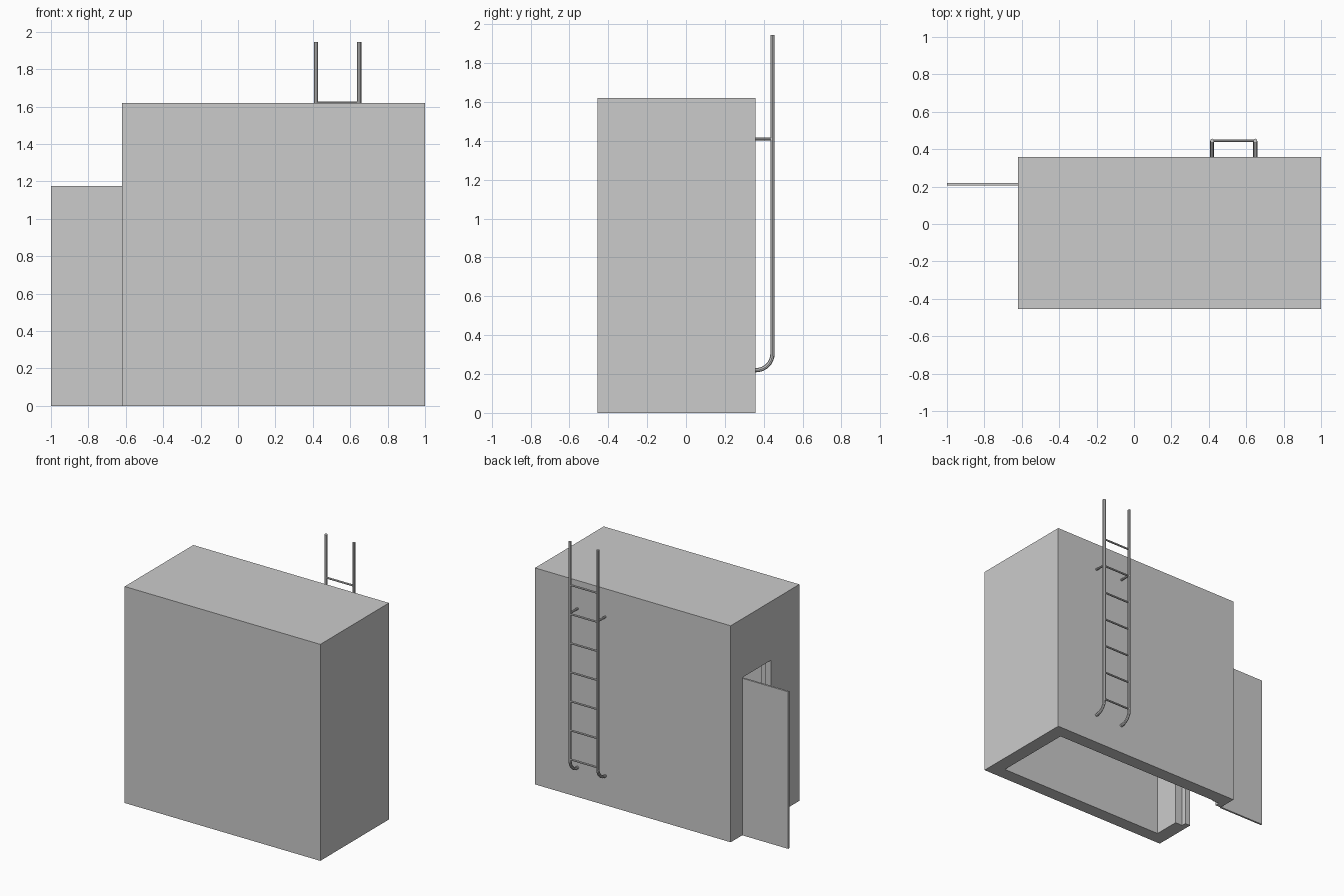
import bpy, math

if "Cube" in bpy.data.objects:
    bpy.data.objects.remove(bpy.data.objects["Cube"])

RAIL_X = (0.418, 0.648)
RAIL_Y = 0.445
BACK = 0.357


def box(name, x, y, z):
    """Axis-aligned box from (min, max) ranges."""
    bpy.ops.mesh.primitive_cube_add(size=1)
    ob = bpy.context.object
    ob.name = name
    ob.location = [(r[0] + r[1]) / 2 for r in (x, y, z)]
    ob.scale = [r[1] - r[0] for r in (x, y, z)]
    bpy.ops.object.transform_apply(location=True, rotation=False, scale=True)
    return ob


def tube(name, points, radius, smooth=True):
    """Round capped tube along a path."""
    cu = bpy.data.curves.new(name, 'CURVE')
    cu.dimensions = '3D'
    cu.bevel_depth = radius
    cu.bevel_resolution = 2
    cu.use_fill_caps = True
    sp = cu.splines.new('POLY')
    sp.points.add(len(points) - 1)
    for p, co in zip(sp.points, points):
        p.co = (*co, 1)
    ob = bpy.data.objects.new(name, cu)
    bpy.context.collection.objects.link(ob)
    bpy.ops.object.select_all(action='DESELECT')
    ob.select_set(True)
    bpy.context.view_layer.objects.active = ob
    bpy.ops.object.convert(target='MESH')
    bpy.ops.object.shade_smooth_by_angle(angle=math.radians(40))
    return bpy.context.object


# Hollow block: open underneath, doorway in the left wall with a rebate inside
block = box("block_shell", (-0.62, 1.0), (-0.455, BACK), (0, 1.62))
cutters = [
    box("cut_interior", (-0.515, 0.895), (-0.355, 0.257), (-0.1, 1.52)),
    box("cut_doorway", (-0.72, -0.45), (-0.12, 0.215), (-0.12, 1.18)),
    box("cut_rebate", (-0.575, -0.40), (-0.155, 0.25), (-0.14, 1.215)),
]
for c in cutters:
    m = block.modifiers.new(c.name, 'BOOLEAN')
    m.operation = 'DIFFERENCE'
    m.solver = 'EXACT'
    m.object = c
bpy.context.view_layer.objects.active = block
for c in cutters:
    bpy.ops.object.modifier_apply(modifier=c.name)
    bpy.data.objects.remove(c)

# Open door
box("door", (-1.0, -0.62), (0.206, 0.22), (0, 1.175))

# Ladder rails, hooked into the back wall at the bottom, and upper brackets
R = 0.085
for side, x in zip(("left", "right"), RAIL_X):
    path = [(x, RAIL_Y, 1.945)]
    for i in range(9):
        a = math.pi / 2 * i / 8
        path.append((x, RAIL_Y - R + R * math.cos(a), 0.305 - R * math.sin(a)))
    path.append((x, BACK - 0.005, 0.22))
    tube("ladder_rail_" + side, path, 0.011)
    tube("ladder_bracket_" + side,
         [(x, BACK - 0.005, 1.41), (x, RAIL_Y, 1.41)], 0.008)

# Ladder rungs
for i in range(7):
    z = 0.316 + 0.2175 * i
    tube(f"ladder_rung_{i + 1}",
         [(RAIL_X[0], RAIL_Y, z), (RAIL_X[1], RAIL_Y, z)], 0.007)
